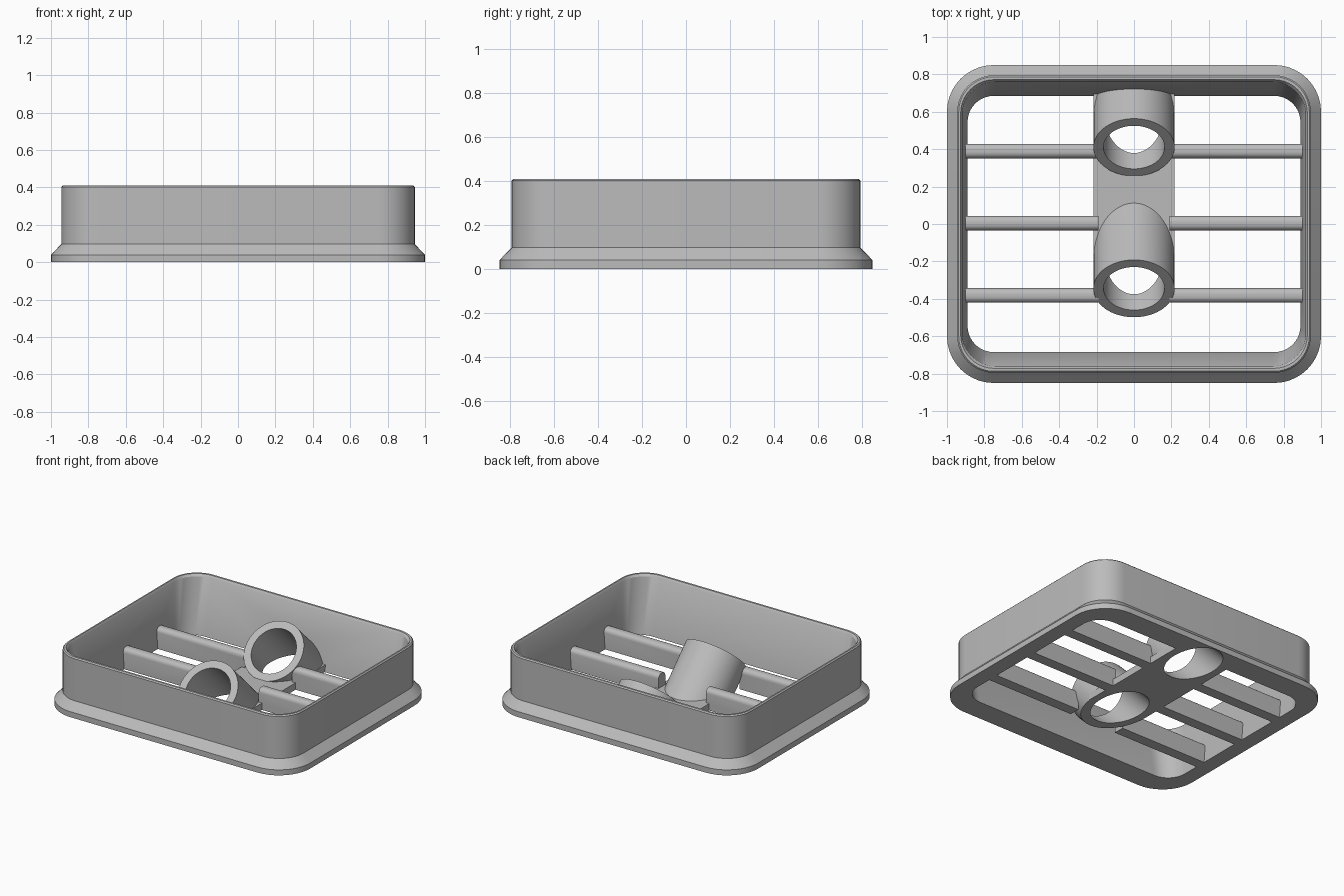
import bpy, bmesh, math
from mathutils import Vector, Matrix

cube = bpy.data.objects.get("Cube")
if cube:
    bpy.data.objects.remove(cube, do_unlink=True)

grey = bpy.data.materials.new("plain grey")
grey.use_nodes = True
colour = (0.5, 0.5, 0.5, 1)
grey.diffuse_color = colour
grey.node_tree.nodes["Principled BSDF"].inputs["Base Color"].default_value = colour


def make_object(name, bm):
    bmesh.ops.recalc_face_normals(bm, faces=bm.faces)
    mesh = bpy.data.meshes.new(name)
    bm.to_mesh(mesh)
    bm.free()
    mesh.materials.append(grey)
    obj = bpy.data.objects.new(name, mesh)
    bpy.context.collection.objects.link(obj)
    return obj


def rounded_ring(bm, hx, hy, r, z, steps=10):
    """Rounded rectangle of vertices at one height."""
    ring = []
    for q, (sx, sy) in enumerate([(1, 1), (-1, 1), (-1, -1), (1, -1)]):
        for i in range(steps + 1):
            a = math.pi / 2 * (q + i / steps)
            ring.append(bm.verts.new((sx * (hx - r) + r * math.cos(a),
                                      sy * (hy - r) + r * math.sin(a), z)))
    return ring


def box(name, x0, x1, y0, y1, height, round_top=0):
    bm = bmesh.new()
    bmesh.ops.create_cube(bm, size=1)
    bm.transform(Matrix.Translation(((x0 + x1) / 2, (y0 + y1) / 2, height / 2))
                 @ Matrix.Diagonal((x1 - x0, y1 - y0, height, 1)))
    if round_top:
        edges = [e for e in bm.edges if all(v.co.z > height / 2 for v in e.verts)
                 and abs(e.verts[0].co.x - e.verts[1].co.x) > 0.1]
        bmesh.ops.bevel(bm, geom=edges, offset=round_top, segments=5,
                        profile=0.5, affect='EDGES')
    return make_object(name, bm)


def slanted_cylinder(name, centre, radius, up, down, clips=()):
    """Cylinder on a 45 degree axis, leaning to the front; clips cut it flat."""
    axis = Vector((0, -1, 1)).normalized()
    bm = bmesh.new()
    bmesh.ops.create_cone(bm, cap_ends=True, segments=64, radius1=radius,
                          radius2=radius, depth=up + down)
    bm.transform(Matrix.Translation(Vector(centre) + axis * (up - down) / 2)
                 @ Matrix.Rotation(math.pi / 4, 4, 'X'))
    for co, normal in clips:
        cut = bmesh.ops.bisect_plane(bm, geom=bm.verts[:] + bm.edges[:] + bm.faces[:],
                                     plane_co=co, plane_no=normal, clear_outer=True)
        edges = [g for g in cut["geom_cut"] if isinstance(g, bmesh.types.BMEdge)]
        if edges:
            bmesh.ops.contextual_create(bm, geom=edges)
    return make_object(name, bm)


def combine(target, other, operation):
    mod = target.modifiers.new("join", 'BOOLEAN')
    mod.operation = operation
    mod.solver = 'EXACT'
    mod.object = other
    bpy.context.view_layer.objects.active = target
    bpy.ops.object.modifier_apply(modifier=mod.name)
    bpy.data.objects.remove(other, do_unlink=True)


# Flanged frame: closed profile of rounded rectangles, outside then inside
sections = [(1.0, 0.85, 0.25, 0), (1.0, 0.85, 0.25, 0.04),
            (0.945, 0.795, 0.195, 0.097), (0.945, 0.795, 0.195, 0.402),
            (0.937, 0.787, 0.187, 0.41), (0.927, 0.772, 0.18, 0.41),
            (0.918, 0.76, 0.175, 0.395), (0.89, 0.685, 0.14, 0)]
bm = bmesh.new()
rings = [rounded_ring(bm, *s) for s in sections]
for a, b in zip(rings, rings[1:] + rings[:1]):
    for i in range(len(a)):
        j = (i + 1) % len(a)
        bm.faces.new((a[i], a[j], b[j], b[i]))
body = make_object("tray_body", bm)

# Central spine plate
combine(body, box("spine", -0.217, 0.217, -0.2, 0.72, 0.05), 'UNION')

# Slanted holders, trimmed at the floor and inside the back wall
holder_centres = [(0, 0.41, 0.2), (0, -0.345, 0.2)]
trims = [((0, 0, 0), (0, 0, -1)), ((0, 0.75, 0), (0, 1, 0))]
for c in holder_centres:
    combine(body, slanted_cylinder("holder", c, 0.217, 0, 1, trims), 'UNION')

# Round-topped slats on both sides of the spine
for y in (0.39, 0.005, -0.382):
    for x0, x1 in ((-0.925, -0.19), (0.19, 0.925)):
        combine(body, box("slat", x0, x1, y - 0.039, y + 0.039, 0.15, 0.032), 'UNION')

# Bores through the holders and the floor
for c in holder_centres:
    combine(body, slanted_cylinder("bore", c, 0.163, 0.1, 0.7), 'DIFFERENCE')

bpy.ops.object.select_all(action='DESELECT')
body.select_set(True)
bpy.context.view_layer.objects.active = body
bpy.ops.object.shade_smooth_by_angle(angle=math.radians(30))
